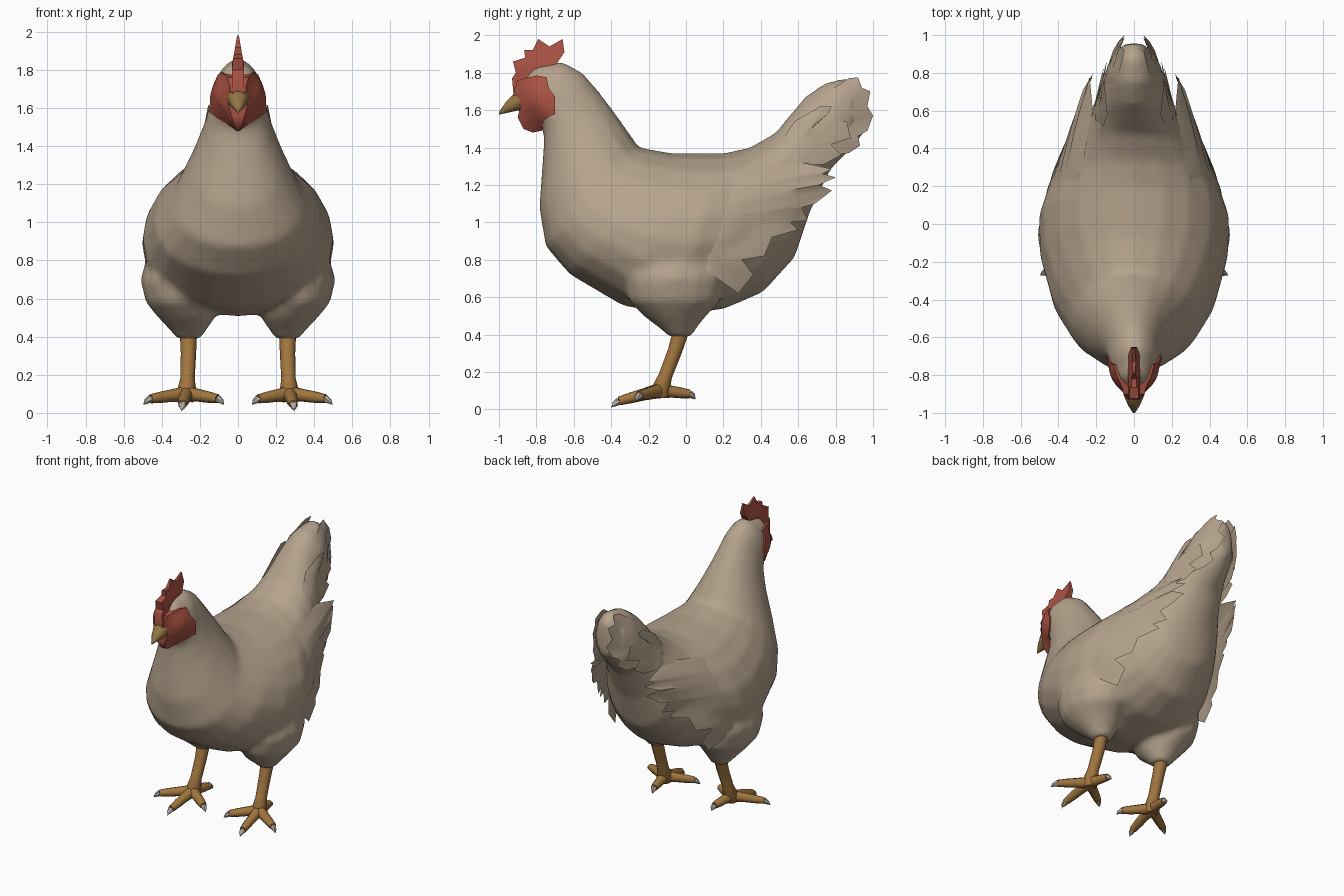
import bpy, bmesh, math
from mathutils import Vector as V
from mathutils.bvhtree import BVHTree

if "Cube" in bpy.data.objects:
    bpy.data.objects.remove(bpy.data.objects["Cube"])


def material(name, rgb):
    m = bpy.data.materials.new(name)
    m.diffuse_color = (*rgb, 1)
    m.use_nodes = True
    m.node_tree.nodes["Principled BSDF"].inputs["Base Color"].default_value = m.diffuse_color
    return m


CREAM = material("cream_feather", (0.46, 0.365, 0.265))
RED = material("comb_red", (0.40, 0.085, 0.055))
HORN = material("beak_horn", (0.30, 0.18, 0.06))
OCHRE = material("leg_ochre", (0.36, 0.18, 0.05))
CLAW = material("claw_grey", (0.42, 0.39, 0.35))


def build(name, verts, faces, mat, angle=40, closed=True):
    me = bpy.data.meshes.new(name)
    me.from_pydata([tuple(v) for v in verts], [], faces)
    if closed:
        bm = bmesh.new()
        bm.from_mesh(me)
        bmesh.ops.recalc_face_normals(bm, faces=bm.faces)
        bm.to_mesh(me)
        bm.free()
    me.materials.append(mat)
    ob = bpy.data.objects.new(name, me)
    bpy.context.collection.objects.link(ob)
    bpy.ops.object.select_all(action='DESELECT')
    ob.select_set(True)
    bpy.context.view_layer.objects.active = ob
    bpy.ops.object.shade_smooth_by_angle(angle=math.radians(angle))
    return ob


def loft(name, rings, mat, n=16, angle=50, skew=0):
    """rings: (centre, half axis u, half axis v); skew moves the widest line along -v"""
    verts, faces = [], []
    for c, u, v in rings:
        for i in range(n):
            a = 2 * math.pi * i / n
            verts.append(V(c) + V(u) * math.cos(a) + V(v) * (math.sin(a) - skew * math.cos(a) ** 2))
    for r in range(len(rings) - 1):
        for i in range(n):
            j = (i + 1) % n
            faces.append((r * n + i, r * n + j, r * n + n + j, r * n + n + i))
    faces.append(tuple(range(n))[::-1])
    faces.append(tuple(range(len(verts) - n, len(verts))))
    return build(name, verts, faces, mat, angle)


def profile_loft(name, stations, mat, n=16, skew=0):
    """stations: upper y, z, lower y, z, half width"""
    rings = []
    for ty, tz, by, bz, w in stations:
        t, b = V((0, ty, tz)), V((0, by, bz))
        rings.append(((t + b) / 2, (w, 0, 0), (t - b) / 2))
    return loft(name, rings, mat, n, 50, skew)


def tube(name, path, radii, mat, n=8):
    rings = []
    for i, p in enumerate(path):
        d = V(path[min(i + 1, len(path) - 1)]) - V(path[max(i - 1, 0)])
        u = d.cross(V((0.3, 0.1, 1)) if abs(d.z) < 0.7 * d.length else V((0, 1, 0))).normalized()
        v = d.cross(u).normalized()
        rings.append((p, u * radii[i], v * radii[i]))
    return loft(name, rings, mat, n)


# Head, neck, body and tail core
body = profile_loft("body", [
    (-.90, 1.73, -.90, 1.61, .055), (-.81, 1.835, -.82, 1.55, .112),
    (-.66, 1.86, -.76, 1.49, .135), (-.55, 1.80, -.76, 1.42, .148),
    (-.45, 1.68, -.77, 1.28, .185), (-.36, 1.56, -.785, 1.08, .25),
    (-.25, 1.40, -.75, .87, .345), (-.07, 1.37, -.62, .72, .44),
    (.06, 1.37, -.34, .555, .50), (.20, 1.37, -.08, .505, .505),
    (.34, 1.40, .20, .535, .43), (.48, 1.48, .41, .625, .335),
    (.56, 1.58, .58, .81, .25), (.64, 1.675, .66, 1.05, .195),
    (.75, 1.75, .77, 1.28, .16), (.88, 1.775, .87, 1.38, .125),
    (.955, 1.72, .955, 1.48, .05)], CREAM, 20, .12)

# Thighs blended into the body
thighs = [loft("thigh", [((s * x, y, z), (rx, 0, 0), (0, ry, 0)) for z, x, y, rx, ry in [
    (.39, .26, -.03, .065, .065), (.425, .26, -.04, .09, .09), (.50, .27, -.06, .15, .17),
    (.58, .315, -.06, .17, .25), (.70, .33, -.06, .183, .27), (.78, .32, -.05, .17, .25),
    (.87, .29, -.04, .14, .20), (.95, .26, -.03, .08, .12)]], CREAM, 14) for s in (1, -1)]
for ob in [*thighs, body]:
    ob.select_set(True)
bpy.context.view_layer.objects.active = body
bpy.ops.object.join()
body.modifiers.clear()
remesh = body.modifiers.new("blend", 'REMESH')
remesh.mode, remesh.voxel_size, remesh.use_smooth_shade = 'VOXEL', .022, True
smooth = body.modifiers.new("soften", 'SMOOTH')
smooth.factor, smooth.iterations = .5, 6
for m in ("blend", "soften"):
    bpy.ops.object.modifier_apply(modifier=m)
TREE = BVHTree.FromObject(body, bpy.context.evaluated_depsgraph_get())


def surf(y, z):
    """Half width of the body at this point of its side, or None outside it"""
    hit = TREE.ray_cast(V((2, y, z)), V((-1, 0, 0)))[0]
    return hit.x if hit and hit.x > 0 else None


# Beak
profile_loft("beak", [(-.85, 1.72, -.85, 1.60, .062), (-.91, 1.70, -.90, 1.595, .055),
                      (-.96, 1.65, -.95, 1.585, .034), (-1.0, 1.59, -1.0, 1.575, .006)], HORN, 10)


def slab(name, outline, centre, width, mat):
    """Side outline (y, z) filled by shrinking rings on both sides; width gives half thickness."""
    n, verts, faces = len(outline), [], []
    scales = (1, .75, .5, .25)
    c = V(centre)
    for s in (1, -1):
        base = len(verts)
        for k in scales:
            for p in outline:
                y, z = c.lerp(V(p), k)
                verts.append((s * width(y, z), y, z))
        verts.append((s * width(*c), *c))
        for i in range(n):
            j = (i + 1) % n
            for r in range(len(scales) - 1):
                a = base + r * n
                faces.append((a + i, a + j, a + n + j, a + n + i))
            faces.append((base + 3 * n + i, base + 3 * n + j, base + 4 * n))
    other = 4 * n + 1
    faces += [((i + 1) % n, i, other + i, other + (i + 1) % n) for i in range(n)]
    return build(name, verts, faces, mat, 45)


# Comb with pointed crest
slab("comb", [(-.92, 1.66), (-.93, 1.77), (-.91, 1.80), (-.925, 1.86), (-.86, 1.88), (-.865, 1.92),
              (-.82, 1.92), (-.79, 1.98), (-.73, 1.94), (-.66, 1.98), (-.65, 1.91), (-.69, 1.85),
              (-.78, 1.80), (-.85, 1.74), (-.87, 1.66)], (-.82, 1.86),
     lambda y, z: max(.005, min(.032, (1.99 - z) * .2)), RED)


def cheek(y, z):
    free = .115 * max(.3, min(1, (y + .98) / .17)) * max(.1, min(1, (z - 1.465) / .15))
    x = surf(y, z)
    return max(x + .012, free * .8) if x else free


# Red cheeks and wattles lying on the head
slab("face_and_wattles", [(-.92, 1.70), (-.90, 1.76), (-.86, 1.77), (-.80, 1.785), (-.745, 1.775),
                          (-.735, 1.72), (-.70, 1.67), (-.70, 1.58), (-.755, 1.55), (-.77, 1.49),
                          (-.82, 1.48), (-.87, 1.50), (-.90, 1.56), (-.885, 1.62)], (-.79, 1.66),
     cheek, RED)

# Trailing feather edges as (y, z, x)
WING = [(.45, 1.32, .22), (.62, 1.32, .22), (.78, 1.285, .235), (.73, 1.26, .25), (.80, 1.24, .215),
        (.71, 1.20, .27), (.78, 1.17, .22), (.69, 1.10, .27), (.62, 1.08, .29), (.65, 1.01, .26),
        (.56, 1.0, .30), (.60, .96, .28), (.46, .92, .35), (.42, .82, .37), (.30, .80, .42),
        (.36, .72, .38), (.28, .62, .38)]
SADDLE = [(.58, 1.54, .14), (.72, 1.62, .155), (.78, 1.62, .155), (.76, 1.58, .16), (.70, 1.53, .165),
          (.86, 1.54, .145), (.88, 1.45, .14), (.76, 1.43, .17), (.83, 1.36, .16), (.74, 1.31, .18)]
TAIL = [(.87, 1.77, .06), (.92, 1.775, .05), (.94, 1.72, .08), (.985, 1.70, .05), (.97, 1.62, .08),
        (1.0, 1.57, .05), (.97, 1.49, .08), (.92, 1.46, .11), (.93, 1.41, .09), (.87, 1.37, .12),
        (.78, 1.36, .15)]


def sheet(name, edge, root, bulge, side, steps=6):
    """Feather sheet lying on the body, from a root line (y, z) to a jagged edge"""
    verts, faces, n = [], [], len(edge)
    for i, (y, z, x) in enumerate(edge):
        ry, rz = root(i / (n - 1))
        a, b = V(((surf(ry, rz) or x) - .012, ry, rz)), V((x, y, z))
        for k in range(steps + 1):
            t = k / steps
            p = a.lerp(b, t)
            p.x += bulge * 4 * t * (1 - t)
            if k:
                p.x = max(p.x, (surf(p.y, p.z) or 0) + .006)
            verts.append((side * p.x, p.y, p.z))
    m = steps + 1
    for i in range(n - 1):
        for k in range(steps):
            f = (i * m + k, (i + 1) * m + k, (i + 1) * m + k + 1, i * m + k + 1)
            faces.append(f[::-1] if side > 0 else f)
    return build(name, verts, faces, CREAM, 60, False)


for side, tag in ((1, "right"), (-1, "left")):
    # Folded wing, saddle feathers and tail fan
    sheet("wing_" + tag, WING, lambda s: (.20 - .12 * s, 1.26 - .50 * s), .012, side)
    sheet("saddle_feathers_" + tag, SADDLE, lambda s: (.50 + .06 * s, 1.42 - .12 * s), .005, side)
    sheet("tail_feathers_" + tag, TAIL, lambda s: (.70 - .04 * s, 1.66 - .28 * s), .01, side, 4)

    # Shin
    tube("shin_" + tag, [(side * .26, -.02, .44), (side * .26, -.06, .31), (side * .265, -.11, .18),
                         (side * .27, -.14, .09), (side * .27, -.14, .06)],
         [.046, .04, .038, .055, .04], OCHRE, 10)

    # Toes with claws
    for toe, (ex, ey, ez) in {"outer": (.495, -.27, .045), "middle": (.295, -.40, .01),
                              "inner": (.075, -.27, .045), "back": (.24, .05, .055)}.items():
        a, b = V((.27, -.14, .10)), V((ex, ey, ez))
        pts = [a.lerp(b, t) + V((0, 0, h)) for t, h in
               ((0, 0), (.35, .01), (.6, .015), (.84, .02), (.93, .012), (1, 0))]
        pts = [(side * p.x, p.y, p.z) for p in pts]
        tube(f"{toe}_toe_{tag}", pts[:4], [.042, .033, .03, .024], OCHRE)
        tube(f"{toe}_claw_{tag}", pts[3:], [.021, .015, .003], CLAW, 6)
